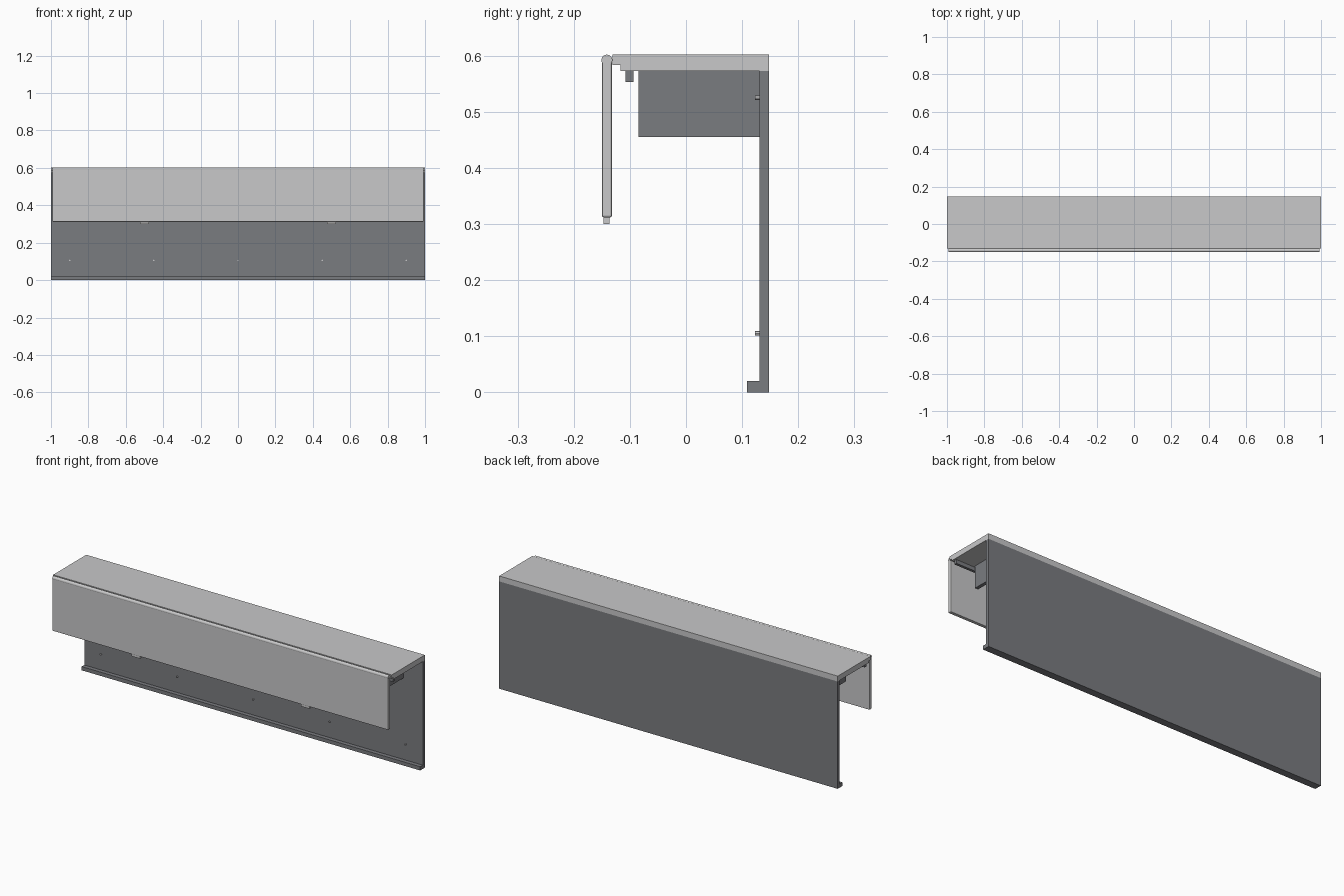
import bpy, math

if "Cube" in bpy.data.objects:
    bpy.data.objects.remove(bpy.data.objects["Cube"])


def material(name, rgb):
    m = bpy.data.materials.new(name)
    m.diffuse_color = (*rgb, 1)
    m.use_nodes = True
    m.node_tree.nodes["Principled BSDF"].inputs["Base Color"].default_value = m.diffuse_color
    return m


LIGHT = material("light grey", (0.58, 0.58, 0.585))
DARK = material("dark grey", (0.195, 0.2, 0.215))


def extrude(name, profile, x0, x1, mat, bevel=0):
    """Sweep a closed (y, z) outline from x0 to x1."""
    n = len(profile)
    verts = [(x, y, z) for x in (x0, x1) for y, z in profile]
    faces = [tuple(reversed(range(n))), tuple(range(n, 2 * n))]
    faces += [(i, (i + 1) % n, n + (i + 1) % n, n + i) for i in range(n)]
    mesh = bpy.data.meshes.new(name)
    mesh.from_pydata(verts, [], faces)
    mesh.materials.append(mat)
    ob = bpy.data.objects.new(name, mesh)
    bpy.context.collection.objects.link(ob)
    if bevel:
        mod = ob.modifiers.new("bevel", 'BEVEL')
        mod.width = bevel
        mod.segments = 2
    return ob


def box(name, x0, x1, y0, y1, z0, z1, mat, bevel=0):
    return extrude(name, [(y0, z0), (y1, z0), (y1, z1), (y0, z1)], x0, x1, mat, bevel)


def cylinder(name, radius, depth, loc, rot, mat, sides):
    bpy.ops.mesh.primitive_cylinder_add(vertices=sides, radius=radius, depth=depth,
                                        location=loc, rotation=rot)
    ob = bpy.context.object
    ob.name = name
    ob.data.materials.append(mat)
    bpy.ops.object.shade_smooth_by_angle()
    return ob


# Back panel with its projecting foot rail
extrude("back_panel", [(0.109, 0), (0.148, 0), (0.148, 0.573), (0.131, 0.573),
                       (0.131, 0.02), (0.109, 0.02)], -1, 1, DARK)

# Top board with a thin hinge lip along the front
extrude("top_board", [(-0.117, 0.573), (0.148, 0.573), (0.148, 0.602),
                      (-0.131, 0.602), (-0.131, 0.583), (-0.117, 0.583)],
        -1, 1, LIGHT)

# Hanging front flap with a round hinge along its top edge
box("front_flap", -0.992, 0.992, -0.15, -0.132, 0.312, 0.592, LIGHT, 0.003)
cylinder("flap_hinge", 0.0098, 1.984, (0, -0.141, 0.592),
         (0, math.pi / 2, 0), LIGHT, 24)

# Stop strip under the front of the top board
box("stop_strip", -0.99, 0.99, -0.108, -0.094, 0.553, 0.573, DARK)

# Tabs at the bottom of the flap
for x in (-0.5, 0.5):
    box("flap_tab", x - 0.025, x + 0.025, -0.147, -0.136, 0.3, 0.313, LIGHT)

# Support plates between the back panel and the top board
for x in (-0.877, 0, 0.877):
    box("support_plate", x - 0.009, x + 0.009, -0.085, 0.131, 0.455, 0.573, DARK)

# Screw heads on the back panel
for z, xs in ((0.105, (-0.9, -0.45, 0, 0.45, 0.9)), (0.525, (-0.9, -0.45, 0.45, 0.9))):
    for x in xs:
        cylinder("screw_head", 0.004, 0.009, (x, 0.1275, z),
                 (math.pi / 2, 0, 0), LIGHT, 12)
